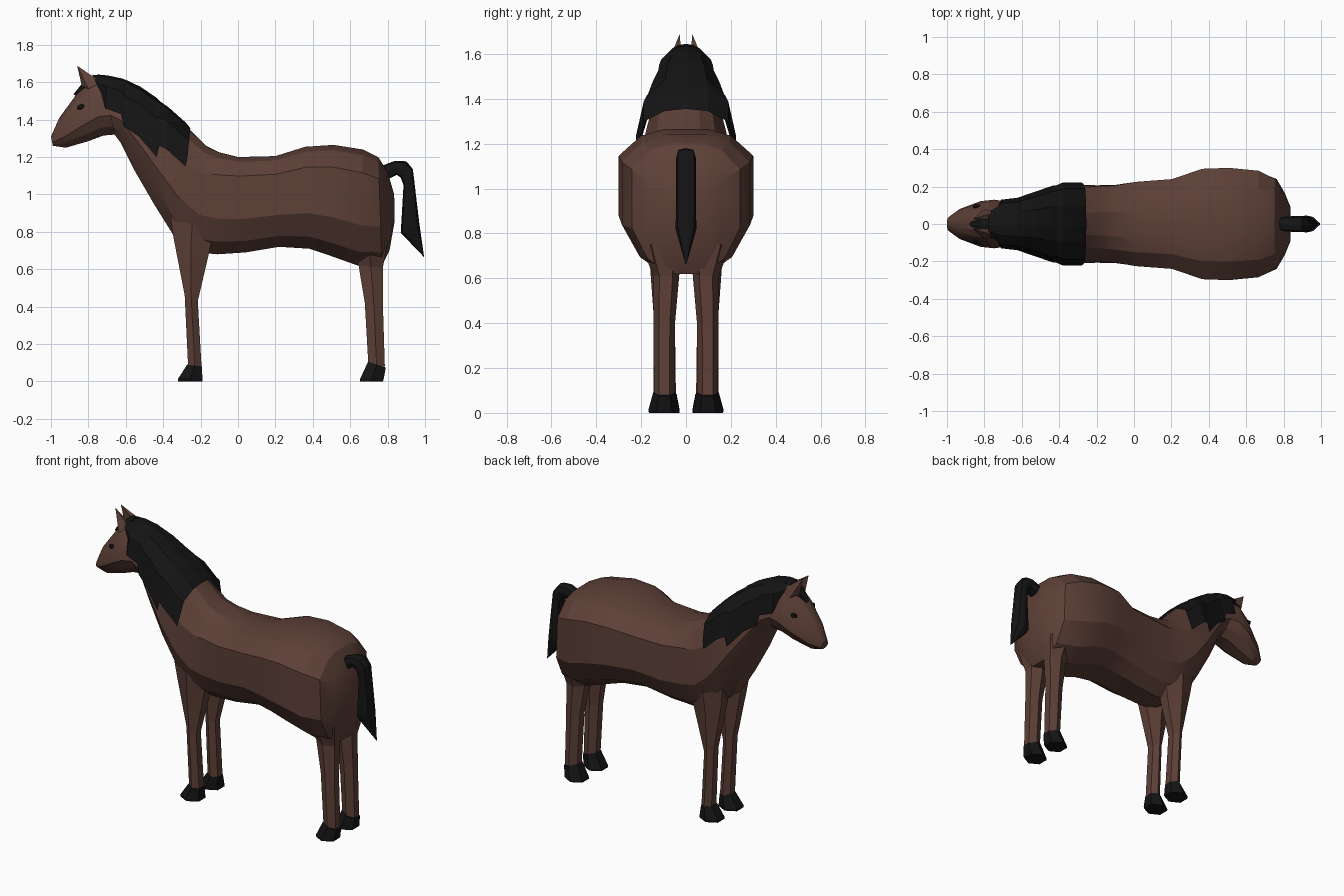
import bpy, bmesh, math


def material(name, rgb):
    m = bpy.data.materials.new(name)
    m.diffuse_color = (*rgb, 1)
    return m


COAT = material("brown_coat", (0.109, 0.051, 0.038))
DARK = material("black_hair", (0.007, 0.007, 0.007))


def loft(name, rings, mat, closed=True, smooth=None):
    """Skin a list of equal-length rings; closed rings get end caps."""
    bm = bmesh.new()
    rows = [[bm.verts.new(p) for p in r] for r in rings]
    n = len(rows[0])
    for a, b in zip(rows, rows[1:]):
        for i in range(n if closed else n - 1):
            j = (i + 1) % n
            bm.faces.new((a[i], a[j], b[j], b[i]))
    if closed:
        bm.faces.new(rows[0])
        bm.faces.new(rows[-1])
    bmesh.ops.remove_doubles(bm, verts=bm.verts, dist=0.0005)
    bmesh.ops.recalc_face_normals(bm, faces=bm.faces)
    me = bpy.data.meshes.new(name)
    bm.to_mesh(me)
    bm.free()
    me.materials.append(mat)
    ob = bpy.data.objects.new(name, me)
    bpy.context.collection.objects.link(ob)
    if smooth:
        bpy.context.view_layer.objects.active = ob
        ob.select_set(True)
        bpy.ops.object.shade_smooth_by_angle(angle=math.radians(smooth))
        ob.select_set(False)
    return ob


def section(top, bottom, w, profile, closed=True):
    """Symmetric cross-section hung between a top and a bottom point."""
    half = [(top[0] + (bottom[0] - top[0]) * t, w * f,
             top[1] + (bottom[1] - top[1]) * t) for t, f in profile]
    mirrored = [(x, -y, z) for x, y, z in reversed(half) if y > 0]
    if closed:
        return half + mirrored
    return mirrored + half


# Body, neck and head in one skin
BARREL = [(0, 0), (0, .33), (.05, .67), (.2, 1), (.65, 1), (.88, .72), (1, .35), (1, 0)]
NECK = [(0, 0), (.02, .25), (.12, .55), (.4, .9), (.65, 1), (.85, .75), (1, .35), (1, 0)]
body = [  # top x, z, bottom x, z, half width, blend towards neck profile
    (.835, 1.0, .838, .86, .09, 0),
    (.80, 1.12, .81, .70, .165, 0),
    (.75, 1.20, .77, .62, .24, 0),
    (.67, 1.24, .64, .62, .285, 0),
    (.51, 1.265, .50, .67, .30, 0),
    (.36, 1.255, .38, .71, .295, 0),
    (.20, 1.205, .22, .72, .24, 0),
    (0, 1.20, .04, .69, .225, 0),
    (-.10, 1.225, -.11, .68, .208, .1),
    (-.17, 1.26, -.22, .69, .207, .3),
    (-.27, 1.36, -.35, .79, .21, .7),
    (-.37, 1.45, -.45, .95, .20, 1),
    (-.50, 1.555, -.56, 1.14, .16, 1),
    (-.61, 1.605, -.63, 1.28, .13, 1),
    (-.72, 1.615, -.66, 1.32, .12, 1),
    (-.80, 1.60, -.72, 1.315, .13, 1),
    (-.86, 1.54, -.80, 1.285, .122, 1),
    (-.955, 1.41, -.92, 1.25, .08, 1),
    (-1.0, 1.31, -.99, 1.26, .035, 1)]
rings = []
for xt, zt, xb, zb, w, k in body:
    prof = [(a + (c - a) * k, b + (d - b) * k) for (a, b), (c, d) in zip(BARREL, NECK)]
    rings.append(section((xt, zt), (xb, zb), w, prof))
loft("body_neck_head", rings, COAT, smooth=20)

# Mane draped over the neck with a jagged lower edge
DRAPE = [(0, 0), (.06, .45), (.35, .85), (1, 1)]
mane = [  # crest x, z, tip x, z, half width
    (-.78, 1.64, -.73, 1.54, .085),
    (-.70, 1.637, -.71, 1.46, .13),
    (-.62, 1.62, -.625, 1.43, .14),
    (-.60, 1.613, -.61, 1.365, .145),
    (-.52, 1.575, -.53, 1.31, .172),
    (-.44, 1.52, -.435, 1.20, .205),
    (-.42, 1.50, -.42, 1.26, .205),
    (-.37, 1.465, -.38, 1.24, .222),
    (-.28, 1.385, -.28, 1.15, .222),
    (-.255, 1.355, -.26, 1.30, .16)]
mane[-1] = (-.255, 1.355, -.27, 1.20, .215)
loft("mane", [section((a, b), (c, d), w, DRAPE, False) for a, b, c, d, w in mane],
     DARK, closed=False)

# Forelock and tail share a six-sided profile
HEX = [(0, 0), (.1, .8), (.5, 1), (.9, .8), (1, 0)]
forelock = [(-.74, 1.645, -.74, 1.58, .05), (-.82, 1.61, -.79, 1.56, .045),
            (-.88, 1.535, -.85, 1.52, .012)]
tail = [(.76, 1.15, .78, 1.07, .035), (.84, 1.18, .85, 1.105, .042),
        (.90, 1.177, .87, 1.09, .044), (.935, 1.135, .885, 1.05, .044),
        (.97, .84, .87, .795, .046), (.995, .665, .985, .675, .004)]
for name, secs in (("forelock", forelock), ("tail", tail)):
    loft(name, [section((a, b), (c, d), w, HEX) for a, b, c, d, w in secs], DARK)


def leg_ring(x0, z0, x1, z1, y0, y1, side):
    """Six-sided slanted leg section from front edge x0 to back edge x1."""
    pts = [(0, .25), (0, .75), (.5, 1), (1, .75), (1, .25), (.5, 0)]
    return [(x0 + (x1 - x0) * u, side * (y0 + (y1 - y0) * v), z0 + (z1 - z0) * u)
            for u, v in pts]


# Legs and hooves: front x, z, back x, z, inner y, outer y from top to bottom
LEGS = {
    "front_leg": [(-.36, .88, -.13, .80, .02, .18), (-.345, .77, -.16, .665, .03, .165),
                  (-.285, .46, -.215, .43, .05, .145), (-.267, .085, -.195, .08, .045, .145)],
    "front_hoof": [(-.272, .09, -.193, .08, .042, .148), (-.322, .012, -.19, .012, .028, .168),
                   (-.32, 0, -.19, 0, .03, .165)],
    "hind_leg": [(.60, .75, .80, .75, .02, .20), (.645, .62, .775, .61, .03, .148),
                 (.678, .42, .775, .40, .048, .145), (.697, .09, .785, .08, .05, .143)],
    "hind_hoof": [(.695, .105, .79, .075, .045, .146), (.652, .012, .778, .008, .028, .168),
                  (.652, 0, .775, 0, .03, .165)]}
for side, tag in ((1, "left"), (-1, "right")):
    for name, secs in LEGS.items():
        loft(f"{name}_{tag}", [leg_ring(*s, side) for s in secs],
             DARK if "hoof" in name else COAT)

    # Ears: four-sided spikes
    base = [(-.835, 1.58, .03), (-.80, 1.565, .08), (-.73, 1.60, .065), (-.76, 1.61, .022)]
    tip = [(-.86, 1.688, .028)] * 4
    loft(f"ear_{tag}", [[(x, y * side, z) for x, z, y in r] for r in (base, tip)], COAT)

    # Eyes
    bpy.ops.mesh.primitive_ico_sphere_add(subdivisions=1, radius=1,
                                          location=(-.838, side * .093, 1.467))
    eye = bpy.context.object
    eye.name = f"eye_{tag}"
    eye.scale = (.026, .014, .018)
    eye.data.materials.append(DARK)
    eye.select_set(False)
